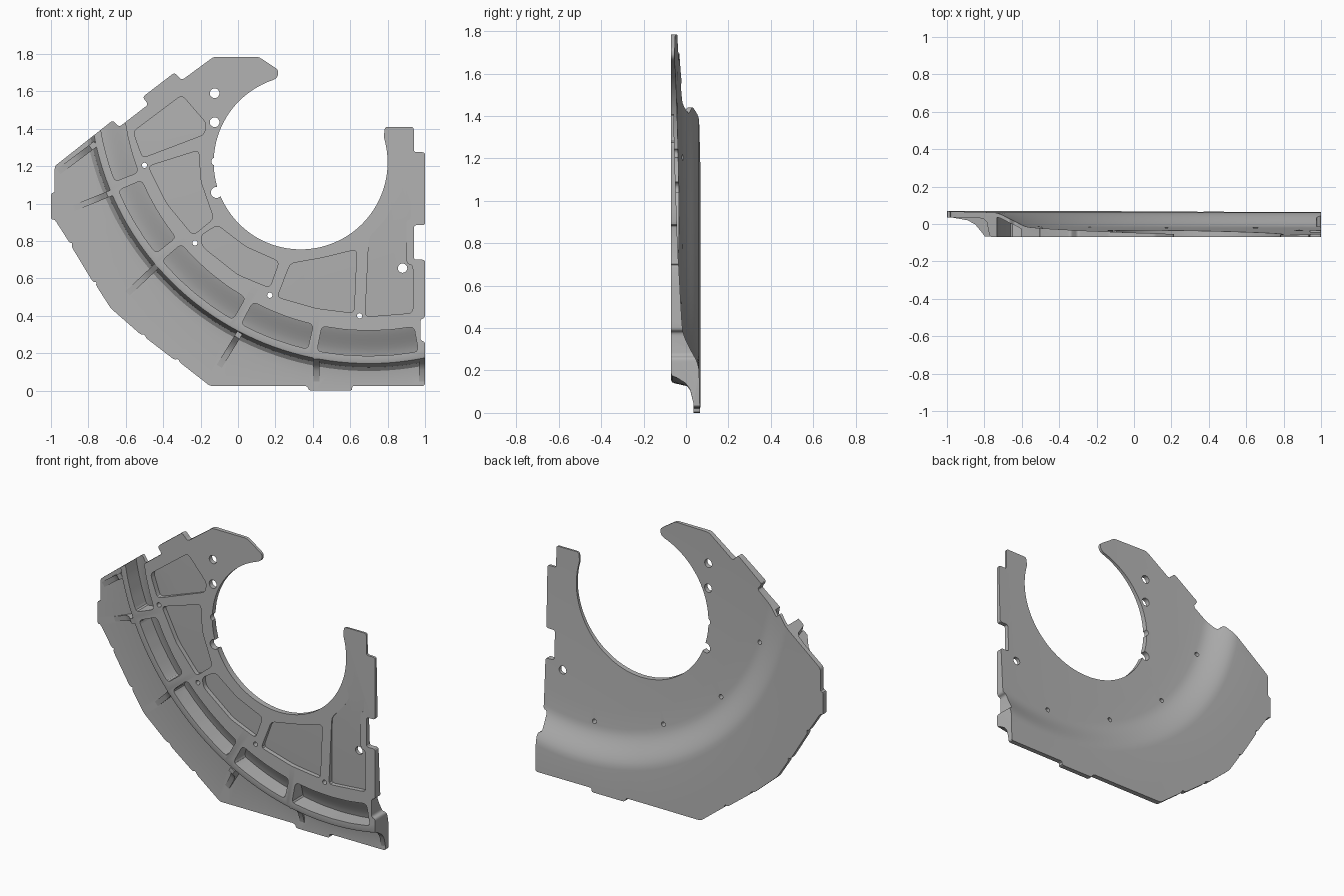
import bpy, bmesh, math
from mathutils import Vector

if "Cube" in bpy.data.objects:
    bpy.data.objects.remove(bpy.data.objects["Cube"])

AXIS_X, AXIS_Z = .7, 1.64      # centre of the curved step
FRONT = -.07
SKIN = .022                    # wall left behind the pockets


def back(r):
    """Depth of the rear surface at a radius: shallow dome, step, flange."""
    t = min(max((r - 1.26) / .22, 0), 1)
    dome = -.06 + .042 * min(r / 1.27, 1) ** 2
    return dome + .08 * t * t * (3 - 2 * t) + .02 * max(r - 1.48, 0)


def polar(r, degrees):
    a = math.radians(degrees)
    return (AXIS_X - r * math.sin(a), AXIS_Z - r * math.cos(a))


def finish(name, bm):
    bmesh.ops.recalc_face_normals(bm, faces=bm.faces)
    mesh = bpy.data.meshes.new(name)
    bm.to_mesh(mesh)
    bm.free()
    obj = bpy.data.objects.new(name, mesh)
    bpy.context.collection.objects.link(obj)
    return obj


def revolve(name, profile):
    bm = bmesh.new()
    vs = [bm.verts.new((AXIS_X, y, AXIS_Z - r)) for r, y in profile]
    es = [bm.edges.new((v, vs[i - 1])) for i, v in enumerate(vs)]
    bmesh.ops.spin(bm, geom=vs + es, cent=(AXIS_X, 0, AXIS_Z), axis=(0, 1, 0),
                   angle=math.tau, steps=180)
    bmesh.ops.remove_doubles(bm, verts=bm.verts, dist=1e-5)
    return finish(name, bm)


def rounded(points, radius):
    """Soften the corners of a closed outline."""
    out = []
    pts = [Vector(p) for p in points]
    for i, p in enumerate(pts):
        ends = []
        for q in (pts[i - 1], pts[(i + 1) % len(pts)]):
            d = q - p
            ends.append(p + d.normalized() * min(radius, d.length * .4))
        for t in (0, .33, .67, 1):
            out.append(ends[0] * (1 - t) ** 2 + p * 2 * t * (1 - t) + ends[1] * t * t)
    return out


def prisms(name, outlines, depth=.3):
    bm = bmesh.new()
    for outline in outlines:
        face = bm.faces.new([bm.verts.new((x, -depth, z)) for x, z in outline])
        new = bmesh.ops.extrude_face_region(bm, geom=[face])["geom"]
        verts = [v for v in new if isinstance(v, bmesh.types.BMVert)]
        bmesh.ops.translate(bm, verts=verts, vec=(0, 2 * depth, 0))
    return finish(name, bm)


def circle(x, z, r, n=20):
    return [(x + r * math.cos(math.tau * i / n), z + r * math.sin(math.tau * i / n))
            for i in range(n)]


def boolean(target, tool, operation):
    mod = target.modifiers.new("cut", "BOOLEAN")
    mod.operation, mod.solver, mod.object = operation, "EXACT", tool
    tool.hide_render = True
    bpy.context.view_layer.objects.active = target
    bpy.ops.object.modifier_apply(modifier=mod.name)
    bpy.data.objects.remove(tool)


# Stepped plate, turned about the step's centre
radii = [.2, .4, .6, .8, 1, 1.15, 1.26] + [1.26 + .022 * i for i in range(1, 11)] + [1.7, 2]
rear = [(r, back(r)) for r in radii]
plate = revolve("stepped_plate", rear + [
    (2, .035), (1.58, .035), (1.535, .028), (1.515, .01), (1.5, -.055),
    (1.495, -.066), (1.485, FRONT), (.2, FRONT)])

# Stiffening ribs that run from the step down to the flange
bm = bmesh.new()
rib_lines = [((-.76, 1.32), (-.96, 1.17)), ((-.67, 1.06), (-.88, .975)),
             ((-.41, .69), (-.59, .52)), ((.01, .31), (-.1, .13)),
             ((.42, .19), (.42, .05)), ((.985, .2), (.985, .05))]
rib_profile = [(0, -.068), (.14, -.066), (.26, -.035), (.4, -.002),
               (.6, .02), (1, .034), (1, .05), (0, .05)]
for start, end in rib_lines:
    a, b = Vector(start), Vector(end)
    d = (b - a).normalized()
    side = Vector((-d.y, d.x)) * .016
    rings = []
    for s in (-1, 1):
        ring = []
        for t, y in rib_profile:
            p = a.lerp(b, t) + side * s
            ring.append(bm.verts.new((p.x, y, p.y)))
        bm.faces.new(ring)
        rings.append(ring)
    for i in range(len(rib_profile)):
        bm.faces.new((rings[0][i - 1], rings[0][i], rings[1][i], rings[1][i - 1]))
boolean(plate, finish("ribs", bm), "UNION")

# Outer silhouette with its tabs, notches and large round opening
opening = []
for i in range(61):
    a = math.radians(107 + 270 * i / 60)
    opening.append((.335 + .465 * math.cos(a), 1.22 + .465 * math.sin(a)))
rim = [(.785, 1.41), (.94, 1.41), (.94, 1.275), (1, 1.275), (1, .885), (.94, .885),
       (.94, .7), (1, .7), (1, .39), (.975, .38), (.975, .27), (1, .26), (1, .025),
       (.61, .025), (.61, 0), (.38, 0), (.37, .025), (-.15, .025), (-.31, .15),
       (-.32, .17), (-.34, .165), (-.49, .28), (-.5, .3), (-.52, .3), (-.68, .44),
       (-.76, .565), (-.755, .58), (-.775, .58), (-.89, .77), (-.885, .79),
       (-.9, .79), (-.98, .915), (-1, .915), (-1, 1.055), (-.98, 1.06), (-.98, 1.2),
       (-.67, 1.445), (-.635, 1.41), (-.48, 1.53), (-.51, 1.57), (-.34, 1.7),
       (-.3, 1.66), (-.13, 1.785), (.11, 1.785), (.215, 1.715), (.215, 1.685)]
boolean(plate, prisms("silhouette", [rounded(rim + opening, .015)]), "INTERSECT")

# Pockets: a curved row along the step and a shallow row inside it
pockets = []
for a0, a1 in ((-10.5, 11), (13, 28), (30, 49.5), (51.5, 67), (69, 86)):
    steps = [a0 + (a1 - a0) * i / 4 for i in range(5)]
    pockets.append([polar(1.32, a) for a in steps] +
                   [polar(1.455, a) for a in reversed(steps)])
pockets += [
    [(-.56, 1.385), (-.3, 1.58), (-.17, 1.43), (-.18, 1.37), (-.51, 1.245)],
    [(-.48, 1.2), (-.21, 1.285), (-.2, 1.12), (-.13, .92), (-.24, .83), (-.38, 1)],
    [(-.2, .83), (-.11, .885), (.04, .77), (.22, .69), (.17, .55), (0, .62), (-.19, .77)],
    [(.21, .5), (.28, .68), (.45, .71), (.635, .755), (.62, .415), (.42, .44)],
    [(.68, .395), (.7, .82), (.79, .92), (.86, 1.05), (.925, 1.05), (.925, .915),
     (.9, .91), (.9, .68), (.935, .67), (.935, .415)]]
cutter = revolve("pocket_cutter", [(r, back(r) - SKIN) for r in radii[:-2]] +
                 [(1.48, -.2), (.2, -.2)])
boolean(cutter, prisms("pocket_shapes", [rounded(p, .025) for p in pockets]), "INTERSECT")
boolean(plate, cutter, "DIFFERENCE")

# Bolt holes, plus two small scallops in the opening's edge
holes = [(-.125, 1.59, .026), (-.125, 1.435, .026), (.88, .655, .025),
         (-.5, 1.205, .014), (-.23, .79, .014), (.17, .51, .014), (.65, .4, .014),
         (-.115, 1.06, .03), (-.12, 1.225, .022)]
boolean(plate, prisms("hole_cutter", [circle(*h) for h in holes]), "DIFFERENCE")

# Single grey finish, smooth on the curved step
grey = bpy.data.materials.new("plain_grey")
grey.use_nodes = True
colour = (.45, .45, .45, 1)
grey.diffuse_color = colour
grey.node_tree.nodes["Principled BSDF"].inputs["Base Color"].default_value = colour
plate.data.materials.clear()
plate.data.materials.append(grey)
for poly in plate.data.polygons:
    poly.material_index = 0
bpy.ops.object.select_all(action="DESELECT")
plate.select_set(True)
bpy.context.view_layer.objects.active = plate
bpy.ops.object.shade_smooth_by_angle(angle=math.radians(32))
